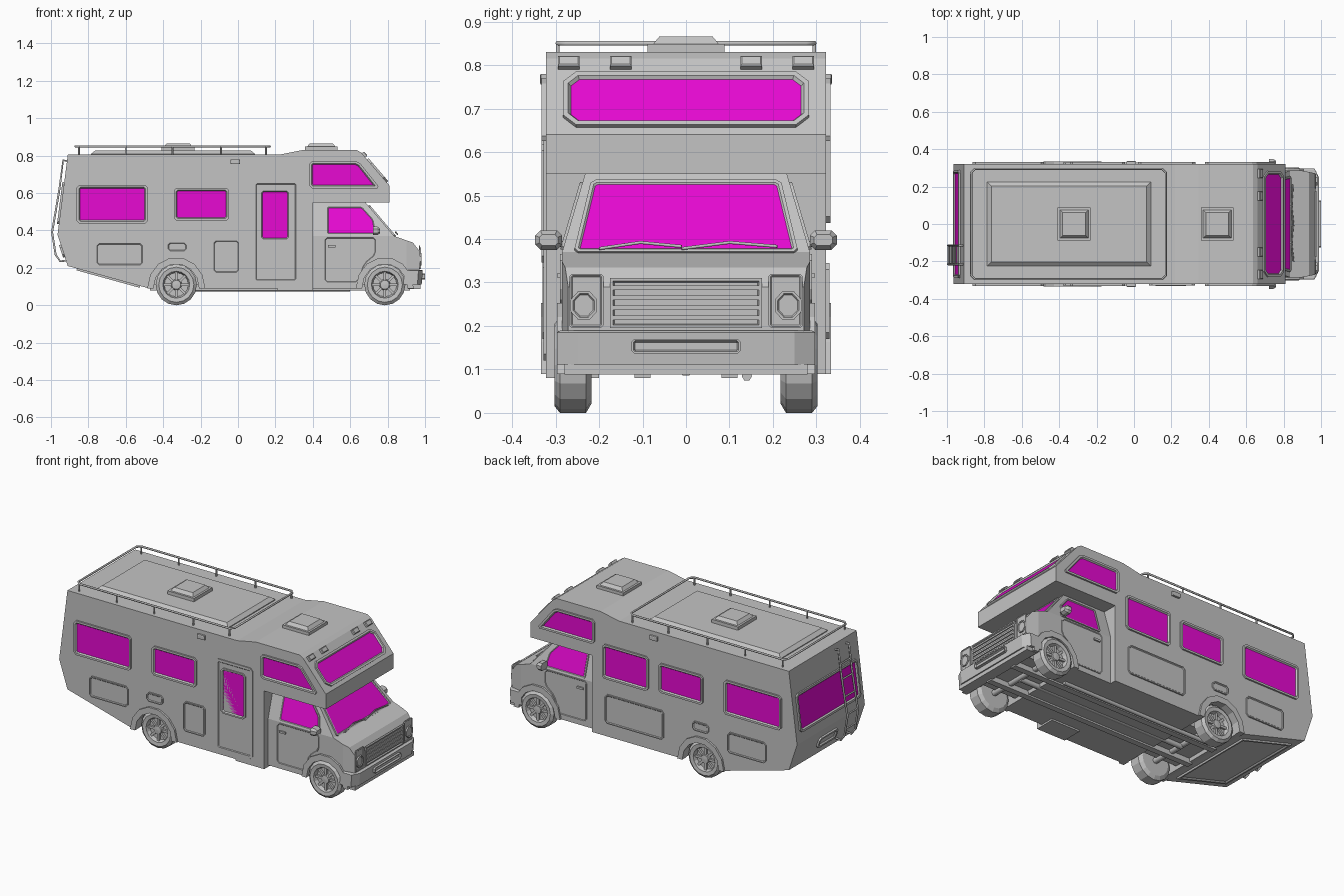
import bpy, bmesh, math
from mathutils import Vector

cube = bpy.data.objects.get("Cube")
if cube:
    bpy.data.objects.remove(cube, do_unlink=True)


def material(name, rgb):
    m = bpy.data.materials.new(name)
    m.use_nodes = True
    m.diffuse_color = (*rgb, 1)
    m.node_tree.nodes["Principled BSDF"].inputs["Base Color"].default_value = (*rgb, 1)
    return m


GREY = material("plain_grey", (0.55, 0.55, 0.55))
GLASS = material("magenta_glass", (0.86, 0.003, 0.7))


def finish(name, bm):
    bmesh.ops.recalc_face_normals(bm, faces=bm.faces[:])
    me = bpy.data.meshes.new(name)
    bm.to_mesh(me)
    bm.free()
    me.materials.append(GREY)
    me.materials.append(GLASS)
    ob = bpy.data.objects.new(name, me)
    bpy.context.collection.objects.link(ob)
    return ob


def slab(pts, direction):
    """Closed prism: returns the bmesh and its far cap."""
    bm = bmesh.new()
    base = bm.faces.new([bm.verts.new(p) for p in pts])
    new = bmesh.ops.extrude_face_region(bm, geom=[base], use_keep_orig=True)["geom"]
    bmesh.ops.translate(bm, vec=direction, verts=[g for g in new if isinstance(g, bmesh.types.BMVert)])
    cap = next(g for g in new if isinstance(g, bmesh.types.BMFace))
    bmesh.ops.recalc_face_normals(bm, faces=bm.faces[:])
    bm.normal_update()
    return bm, cap


def prism(name, profile, y0, y1):
    bm, _ = slab([(x, y0, z) for x, z in profile], (0, y1 - y0, 0))
    return finish(name, bm)


def box(name, lo, hi):
    return prism(name, [(lo[0], lo[2]), (hi[0], lo[2]), (hi[0], hi[2]), (lo[0], hi[2])], lo[1], hi[1])


def rect(u0, u1, v0, v1, grow=0.0):
    return [(u0 - grow, v0 - grow), (u1 + grow, v0 - grow), (u1 + grow, v1 + grow), (u0 - grow, v1 + grow)]


def chamfer(pts, c):
    out = []
    for i, p in enumerate(pts):
        p = Vector(p)
        for q in (pts[i - 1], pts[(i + 1) % len(pts)]):
            out.append(p + (Vector(q) - p).normalized() * c)
    return out


def panel(name, pts, frame, h=0.01, rim=0.012, slope=0.006, depth=-0.008, glass=False, cut=0.015):
    """Raised plate on a plane, with a rim and a sunk or raised middle."""
    o, u, v, w = map(Vector, frame)
    w = w.normalized()
    if cut:
        pts = chamfer(pts, cut)
    bm, cap = slab([o + u * a + v * b - w * 0.003 for a, b in pts], w * (h + 0.003))
    if rim:
        bmesh.ops.inset_individual(bm, faces=[cap], thickness=rim, use_even_offset=True)
    if slope:
        bmesh.ops.inset_individual(bm, faces=[cap], thickness=slope, depth=depth, use_even_offset=True)
    cap.material_index = int(glass)
    return finish(name, bm)


def tube(name, pts, r, cyclic=False):
    cu = bpy.data.curves.new(name, "CURVE")
    cu.dimensions = "3D"
    cu.bevel_depth, cu.bevel_resolution, cu.use_fill_caps = r, 1, True
    sp = cu.splines.new("POLY")
    sp.points.add(len(pts) - 1)
    for p, co in zip(sp.points, pts):
        p.co = (*co, 1)
    sp.use_cyclic_u = cyclic
    cu.materials.append(GREY)
    ob = bpy.data.objects.new(name, cu)
    bpy.context.collection.objects.link(ob)


def incline(a, b, w):
    """Plane spanning the width, rising from a to b in side profile."""
    a, b = Vector((a[0], 0, a[1])), Vector((b[0], 0, b[1]))
    return a, (0, 1, 0), (b - a).normalized(), w


def arch(cx, r, steps=7):
    return [(cx - r * math.cos(math.pi * i / steps), 0.09 + r * 1.08 * math.sin(math.pi * i / steps))
            for i in range(steps + 1)]


# Living body with overhang and rear wheel opening
W = 0.322
REAR, FRONT = -0.33, 0.785
prism("living_body", [(-0.91, 0.21), (-0.475, 0.09)] + arch(REAR, 0.125) + [
    (0.40, 0.09), (0.40, 0.55), (0.81, 0.55), (0.81, 0.64), (0.66, 0.815), (0.635, 0.83),
    (0.345, 0.83), (0.22, 0.805), (-0.91, 0.805), (-0.965, 0.377)], -W, W)

# Cab, tapered toward the roof and the nose
bm, _ = slab([(x, -1, z) for x, z in [(0.39, 0.09), (0.655, 0.09)] + arch(FRONT, 0.125) + [
    (0.97, 0.10), (0.97, 0.29), (0.935, 0.335), (0.835, 0.37), (0.68, 0.552), (0.39, 0.552)]], (0, 2, 0))
for co, no in (((0, 0, 0.37), (0, 0, 1)), ((0.9, 0, 0), (1, 0, 0))):
    bmesh.ops.bisect_plane(bm, geom=bm.verts[:] + bm.edges[:] + bm.faces[:], plane_co=co, plane_no=no)
for v in bm.verts:
    v.co.y *= 0.285 - 0.294 * max(0, v.co.z - 0.37) - 0.2 * max(0, v.co.x - 0.9)
finish("cab", bm)

# Flat surfaces that carry details
overhang = incline((0.81, 0.64), (0.66, 0.815), (0.76, 0, 0.65))
screen = incline((0.835, 0.37), (0.68, 0.552), (0.76, 0, 0.65))
back_upper = incline((-0.965, 0.377), (-0.91, 0.805), (-0.99, 0, 0.127))
back_lower = incline((-0.91, 0.21), (-0.965, 0.377), (-0.95, 0, -0.31))
tail_floor = incline((-0.475, 0.09), (-0.91, 0.21), (-0.266, 0, -0.964))
nose = ((0.97, 0, 0), (0, 1, 0), (0, 0, 1), (1, 0, 0))
def roof(z):
    return (0, 0, z), (1, 0, 0), (0, 1, 0), (0, 0, 1)

panel("overhang_window", rect(-0.265, 0.265, 0.04, 0.165, 0.018), overhang, glass=True, cut=0.03)
panel("windscreen", [(-0.258, -0.005), (0.258, -0.005), (0.218, 0.212), (-0.218, 0.212)], screen,
      h=0.008, rim=0.008, slope=0.004, depth=-0.004, glass=True, cut=0.01)
panel("rear_window", rect(-0.27, 0.27, 0.075, 0.265, 0.018), back_upper, glass=True)
panel("number_plate_recess", rect(-0.09, 0.09, 0.05, 0.12), back_lower)
panel("tail_floor_panel", rect(-0.27, 0.27, 0.05, 0.40), tail_floor, cut=0)
for y in (-0.27, -0.15, 0.15, 0.27):
    panel("marker_light", rect(y - 0.025, y + 0.025, 0.198, 0.228), overhang, h=0.012, rim=0, slope=0.004,
          depth=0.003, cut=0)

# Side windows, hatches and trim
windows = [rect(-0.845, -0.50, 0.455, 0.625, 0.018), rect(-0.325, -0.065, 0.47, 0.61, 0.018)]
hatches = [rect(-0.76, -0.505, 0.21, 0.335), rect(-0.38, -0.27, 0.285, 0.34)]
cabover = [(0.38, 0.625), (0.76, 0.625), (0.645, 0.77), (0.38, 0.77)]
cab_glass = [(0.472, 0.005), (0.745, 0.005), (0.728, 0.09), (0.665, 0.16), (0.472, 0.16)]
for s in (-1, 1):
    side = ((0, s * W, 0), (1, 0, 0), (0, 0, 1), (0, s, 0))
    door_side = s < 0
    for r in windows + [cabover] + ([] if door_side else [rect(0.04, 0.31, 0.455, 0.625, 0.018)]):
        panel("side_window", r, side, glass=True)
    for r in hatches + [rect(-0.135, 0.01, 0.17, 0.35) if door_side else rect(-0.08, 0.31, 0.17, 0.345)]:
        panel("storage_hatch", r, side, h=0.008, rim=0.006, slope=0.004, depth=-0.004)
    if door_side:
        panel("entry_door", rect(0.08, 0.325, 0.12, 0.665), side, h=0.006, rim=0.015, slope=0.004, depth=-0.004)
        panel("entry_door_window", rect(0.13, 0.265, 0.36, 0.605, 0.014), side, glass=True, rim=0.009, slope=0.005)
        box("entry_step", (0.21, -W, 0.08), (0.40, -0.2, 0.095))
    panel("side_light", rect(-0.04, 0.01, 0.755, 0.78), side, h=0.012, rim=0, slope=0.004, depth=0.002, cut=0)
    # Cab door, window, handle and mirror
    cab_side = ((0, s * 0.285, 0.37), (1, 0, 0), (0, -s * 0.294, 1), (0, s, 0.294))
    lower = ((0, s * 0.285, 0), (1, 0, 0), (0, 0, 1), (0, s, 0))
    panel("cab_window", cab_glass, cab_side, h=0.006, rim=0.007, slope=0.004, depth=-0.003, glass=True, cut=0.008)
    panel("cab_door", [(0.46, 0.12), (0.645, 0.12), (0.68, 0.22), (0.74, 0.27), (0.74, 0.365), (0.46, 0.365)],
          lower, h=0.005, rim=0.004, slope=0.003, depth=-0.003)
    box("door_handle", (0.48, s * 0.285, 0.31), (0.52, s * 0.296, 0.322))
    tube("mirror_arm", [(0.73, s * 0.27, 0.385), (0.74, s * 0.32, 0.395)], 0.008)
    mirror = ((0.725, 0, 0), (0, s, 0), (0, 0, 1), (1, 0, 0))
    panel("mirror", rect(0.285, 0.347, 0.375, 0.42), mirror, h=0.02, rim=0, slope=0.01, depth=0.015, cut=0.012)
    # Wheel arch flares
    for x, y in ((REAR, W), (FRONT, 0.285)):
        prism("wheel_arch", arch(x, 0.155) + arch(x, 0.122)[::-1], s * (y - 0.03), s * (y + 0.012))
    # Headlights
    panel("headlight_surround", rect(0.19, 0.268, 0.195, 0.32), (nose[0], (0, s, 0), nose[2], nose[3]),
          h=0.004, rim=0.004, slope=0.003, depth=-0.003, cut=0.006)
    ring = [(s * 0.235 + 0.033 * math.cos(math.pi * (i + 0.5) / 4), 0.247 + 0.036 * math.sin(math.pi * (i + 0.5) / 4))
            for i in range(8)]
    panel("headlight", ring, nose, rim=0.006, slope=0.003, depth=-0.004, cut=0)

# Grille, bumper and wipers
panel("grille", rect(-0.175, 0.175, 0.195, 0.31), nose, h=0.008, rim=0.007, slope=0.003, depth=-0.007, cut=0)
for i in range(4):
    box("grille_slat", (0.965, -0.17, 0.214 + i * 0.023), (0.978, 0.17, 0.224 + i * 0.023))
bumper = [(0.89, -0.297), (0.965, -0.297), (0.988, -0.25), (0.988, 0.25), (0.965, 0.297), (0.89, 0.297)]
bm, cap = slab([(x, y, 0.11) for x, y in bumper], (0, 0, 0.075))
for v in bm.verts:
    if v.co.z < 0.15:
        v.co.x -= 0.006
bmesh.ops.inset_individual(bm, faces=[cap], thickness=0.008, depth=0.004)
finish("front_bumper", bm)
box("bumper_valance", (0.91, -0.28, 0.088), (0.975, 0.28, 0.112))
panel("bumper_slot", rect(-0.125, 0.125, 0.137, 0.17), ((0.986, 0, 0), *nose[1:]), h=0.014, rim=0.004, slope=0.004,
      depth=-0.01, cut=0.006)
for y0, y1 in ((-0.2, -0.01), (-0.01, 0.21)):
    tube("wiper", [(0.853, y0, 0.378), (0.842, (y0 + y1) / 2, 0.392), (0.85, y1, 0.383)], 0.004)

# Roof pad, vents, rail
panel("roof_pad", rect(-0.785, 0.09, -0.225, 0.225), roof(0.805), h=0.005, rim=0, slope=0.022, depth=0.018, cut=0)
for x in (-0.32, 0.445):
    panel("roof_vent", rect(x - 0.088, x + 0.088, -0.088, 0.088), roof(0.828), h=0.02, rim=0.012, slope=0.015,
          depth=0.018, cut=0)
tube("roof_rail", [(x, y, 0.85) for x, y in chamfer(rect(-0.87, 0.17, -0.295, 0.295), 0.02)], 0.006, True)
for x in (-0.85, -0.6, -0.35, -0.09, 0.15):
    for y in (-0.295, 0.295):
        tube("rail_post", [(x, y, 0.80), (x, y, 0.85)], 0.005)

# Rear ladder
path = [(-0.905, 0.77), (-0.935, 0.775), (-0.955, 0.62), (-0.994, 0.39), (-0.975, 0.27), (-0.95, 0.235), (-0.91, 0.24)]
for y in (-0.215, -0.115):
    tube("ladder_rail", [(x, y, z) for x, z in path], 0.006)
for x, z in ((-0.945, 0.69), (-0.957, 0.6), (-0.974, 0.5), (-0.992, 0.4), (-0.982, 0.31)):
    tube("ladder_rung", [(x, -0.215, z), (x, -0.115, z)], 0.005)

# Undercarriage
box("rear_chassis_block", (-0.48, -0.19, 0.11), (-0.18, 0.19, 0.26))
box("engine_bay_block", (0.62, -0.19, 0.11), (0.93, 0.19, 0.28))
for y in (-0.1, 0.1):
    box("chassis_rail", (-0.47, y - 0.018, 0.08), (0.92, y + 0.018, 0.115))
tube("drive_shaft", [(REAR, 0, 0.1), (FRONT, 0, 0.1)], 0.016)
tube("exhaust_pipe", [(-0.4, 0.14, 0.085), (0.6, 0.14, 0.085)], 0.012)

# Wheels: lathed tyre and rim with spokes
tyre = [(-0.043, 0), (-0.043, 0.088), (-0.03, 0.11), (0.03, 0.11), (0.043, 0.094), (0.04, 0.072),
        (0.016, 0.064), (0.016, 0.03), (0.034, 0.024), (0.036, 0)]
for x in (REAR, FRONT):
    tube("axle", [(x, -0.24, 0.11), (x, 0.24, 0.11)], 0.018)
    for s in (-1, 1):
        bm = bmesh.new()
        vs = [bm.verts.new((0, a, r)) for a, r in tyre]
        es = [bm.edges.new(e) for e in zip(vs, vs[1:])]
        bmesh.ops.spin(bm, geom=vs + es, axis=(0, 1, 0), cent=(0, 0, 0), steps=16, angle=math.tau)
        bmesh.ops.remove_doubles(bm, verts=bm.verts[:], dist=0.0002)
        for i in range(8):
            t = math.tau * i / 8
            d, n = Vector((math.cos(t), 0, math.sin(t))), Vector((-math.sin(t), 0, math.cos(t))) * 0.007
            spoke, _ = slab([d * 0.02 - n, d * 0.068 - n, d * 0.068 + n, d * 0.02 + n], (0, 0.028, 0))
            me = bpy.data.meshes.new("spoke")
            spoke.to_mesh(me)
            spoke.free()
            bm.from_mesh(me)
            bpy.data.meshes.remove(me)
        wheel = finish("wheel", bm)
        wheel.location = (x, s * 0.26, 0.11)
        wheel.rotation_euler.z = 0 if s > 0 else math.pi
